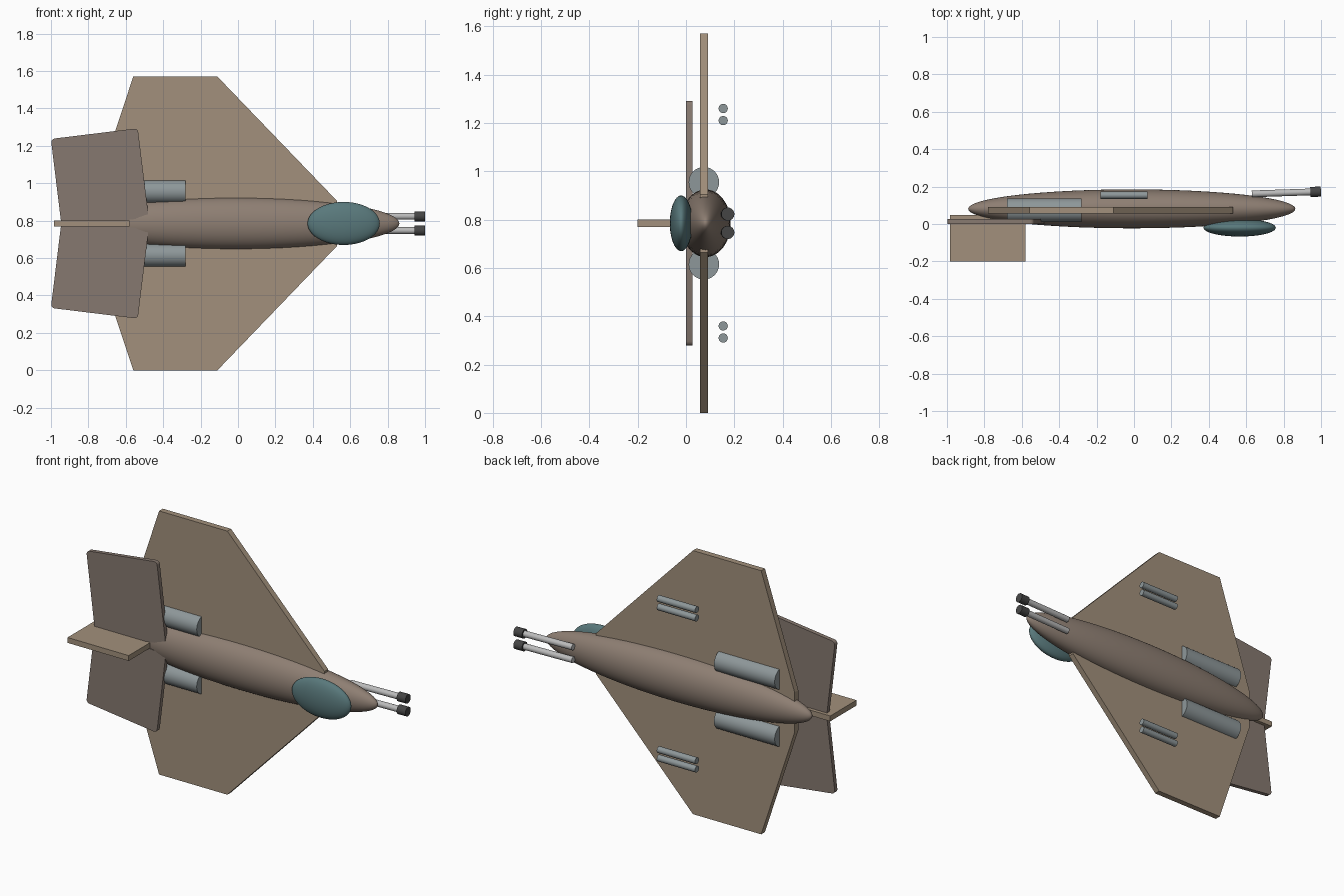
import bpy, bmesh, math
from mathutils import Vector

if "Cube" in bpy.data.objects:
    bpy.data.objects.remove(bpy.data.objects["Cube"])

ZC = 0.785  # height of the centre line


def material(name, r, g, b):
    m = bpy.data.materials.new(name)
    m.diffuse_color = (r, g, b, 1)
    m.use_nodes = True
    m.node_tree.nodes["Principled BSDF"].inputs["Base Color"].default_value = m.diffuse_color
    return m


BODY = material("body_brown", 0.27, 0.21, 0.17)
WING = material("wing_tan", 0.36, 0.28, 0.20)
TAIL = material("tail_brown", 0.24, 0.19, 0.16)
GLASS = material("canopy_teal", 0.10, 0.19, 0.20)
METAL = material("engine_grey", 0.27, 0.31, 0.32)
BARREL = material("barrel_grey", 0.50, 0.50, 0.50)
DARK = material("muzzle_dark", 0.06, 0.06, 0.06)


def finish(name, mat, smooth=True):
    ob = bpy.context.object
    ob.name = name
    ob.data.materials.append(mat)
    if smooth:
        bpy.ops.object.shade_smooth_by_angle(angle=math.radians(35))
    return ob


def ellipsoid(name, centre, radii, mat):
    # poles lie along x
    bpy.ops.mesh.primitive_uv_sphere_add(segments=48, ring_count=32, radius=1,
                                         location=centre, rotation=(0, math.pi / 2, 0))
    bpy.context.object.scale = (radii[2], radii[1], radii[0])
    return finish(name, mat)


def rod(name, a, b, radius, mat):
    a, b = Vector(a), Vector(b)
    d = b - a
    bpy.ops.mesh.primitive_cylinder_add(vertices=32, radius=radius, depth=d.length,
                                        location=(a + b) / 2,
                                        rotation=d.to_track_quat('Z', 'Y').to_euler())
    return finish(name, mat)


def box(name, centre, size, mat, tilt=0, bevel=0.0):
    bpy.ops.mesh.primitive_cube_add(size=1, location=centre, rotation=(0, tilt, 0))
    ob = bpy.context.object
    ob.scale = size
    bpy.ops.object.transform_apply(location=False, rotation=False, scale=True)
    if bevel:
        # round only the corners that run through the thickness
        bm = bmesh.new()
        bm.from_mesh(ob.data)
        edges = [e for e in bm.edges
                 if abs(e.verts[0].co.y - e.verts[1].co.y) > size[1] * 0.5]
        bmesh.ops.bevel(bm, geom=edges, offset=bevel, segments=4, profile=0.5,
                        affect='EDGES')
        bm.to_mesh(ob.data)
        bm.free()
    return finish(name, mat, smooth=bool(bevel))


# fuselage and canopy
ellipsoid("fuselage", (-0.012, 0.081, ZC), (0.875, 0.104, 0.14), BODY)
ellipsoid("canopy", (0.565, -0.02, ZC), (0.193, 0.047, 0.115), GLASS)

# delta wing: half outline mirrored, then given thickness
half = [(0.53, 0.12), (-0.11, 0.785), (-0.56, 0.785), (-0.78, 0.12)]
outline = half + [(x, -z) for x, z in reversed(half)]
bm = bmesh.new()
face = bm.faces.new([bm.verts.new((x, 0.057, ZC + z)) for x, z in outline])
ext = bmesh.ops.extrude_face_region(bm, geom=[face])
bmesh.ops.translate(bm, vec=(0, 0.035, 0),
                    verts=[v for v in ext["geom"] if isinstance(v, bmesh.types.BMVert)])
bmesh.ops.recalc_face_normals(bm, faces=bm.faces)
mesh = bpy.data.meshes.new("wing")
bm.to_mesh(mesh)
bm.free()
mesh.materials.append(WING)
bpy.context.collection.objects.link(bpy.data.objects.new("wing", mesh))

# upright fin
box("tail_fin", (-0.782, -0.0765, ZC), (0.403, 0.247, 0.032), WING)

for side, s in (("upper", 1), ("lower", -1)):
    # swept tailplane
    box(side + "_tailplane", (-0.739, 0.0135, ZC + s * 0.242), (0.468, 0.025, 0.48),
        TAIL, tilt=-s * math.radians(7), bevel=0.02)
    # engine
    z = ZC + s * 0.17
    rod(side + "_engine", (-0.68, 0.074, z), (-0.28, 0.074, z), 0.063, METAL)
    # wing rocket pair
    for i, off in enumerate((0.425, 0.475)):
        z = ZC + s * off
        rod(f"{side}_rocket_{i + 1}", (-0.18, 0.154, z), (0.072, 0.154, z), 0.019, METAL)
    # nose gun
    z = ZC + s * 0.038
    rod(side + "_gun_barrel", (0.63, 0.161, z), (0.96, 0.172, z), 0.018, BARREL)
    rod(side + "_gun_muzzle", (0.943, 0.1713, z), (0.999, 0.1732, z), 0.027, DARK)
